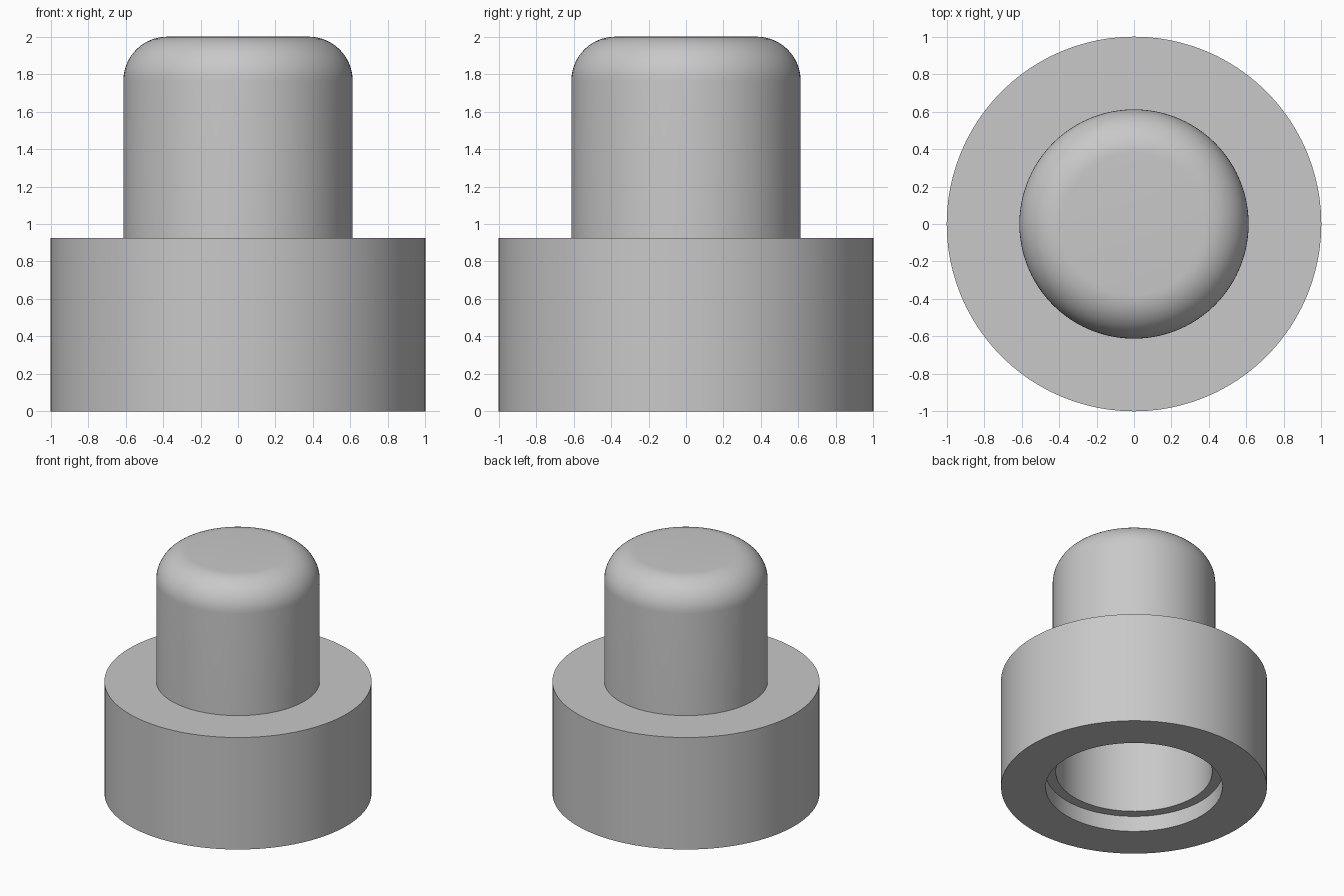
import bpy
import bmesh
from math import cos, sin, pi, radians
from mathutils import Vector

cube = bpy.data.objects.get("Cube")
if cube:
    bpy.data.objects.remove(cube, do_unlink=True)

SEGMENTS = 96
COLLAR_TOP = 0.925
RECESS_R, RECESS_DEPTH = 0.665, 0.13
CAP_R, BORE_R = 0.612, 0.588
WALL = CAP_R - BORE_R
FILLET = 0.235

grey = bpy.data.materials.new("light grey")
grey.use_nodes = True
colour = (0.58, 0.58, 0.58, 1)
grey.diffuse_color = colour
grey.node_tree.nodes["Principled BSDF"].inputs["Base Color"].default_value = colour


def lathe(name, profile, closed):
    """Revolve a list of (radius, height) points about z."""
    bm = bmesh.new()
    verts = [bm.verts.new((r, 0, z)) for r, z in profile]
    edges = [bm.edges.new(pair) for pair in zip(verts, verts[1:])]
    if closed:
        edges.append(bm.edges.new((verts[-1], verts[0])))
    bmesh.ops.spin(bm, geom=verts + edges, cent=Vector(), axis=(0, 0, 1),
                   angle=2 * pi, steps=SEGMENTS)
    bmesh.ops.remove_doubles(bm, verts=bm.verts, dist=1e-4)
    bmesh.ops.recalc_face_normals(bm, faces=bm.faces)
    mesh = bpy.data.meshes.new(name)
    bm.to_mesh(mesh)
    bm.free()
    mesh.materials.append(grey)
    obj = bpy.data.objects.new(name, mesh)
    bpy.context.collection.objects.link(obj)
    bpy.ops.object.select_all(action="DESELECT")
    obj.select_set(True)
    bpy.context.view_layer.objects.active = obj
    bpy.ops.object.shade_smooth_by_angle(angle=radians(30))
    return obj


def dome(radius, top, fillet, steps=14):
    """Rounded shoulder from the side wall up to the flat top."""
    angles = [pi / 2 * i / steps for i in range(steps + 1)]
    return [(radius - fillet + fillet * cos(a), top - fillet + fillet * sin(a))
            for a in angles]


# Wide collar with a shallow recess underneath
lathe("collar", [(1, 0), (1, COLLAR_TOP), (CAP_R, COLLAR_TOP),
                 (CAP_R, RECESS_DEPTH), (RECESS_R, RECESS_DEPTH),
                 (RECESS_R, 0)], closed=True)

# Hollow round-shouldered cap rising through the collar
outer = dome(CAP_R, 2, FILLET)
inner = dome(BORE_R, 2 - WALL, FILLET - WALL)
lathe("cap", [(0, 2)] + outer[::-1] + [(CAP_R, RECESS_DEPTH), (BORE_R, RECESS_DEPTH)]
      + inner + [(0, 2 - WALL)], closed=False)
